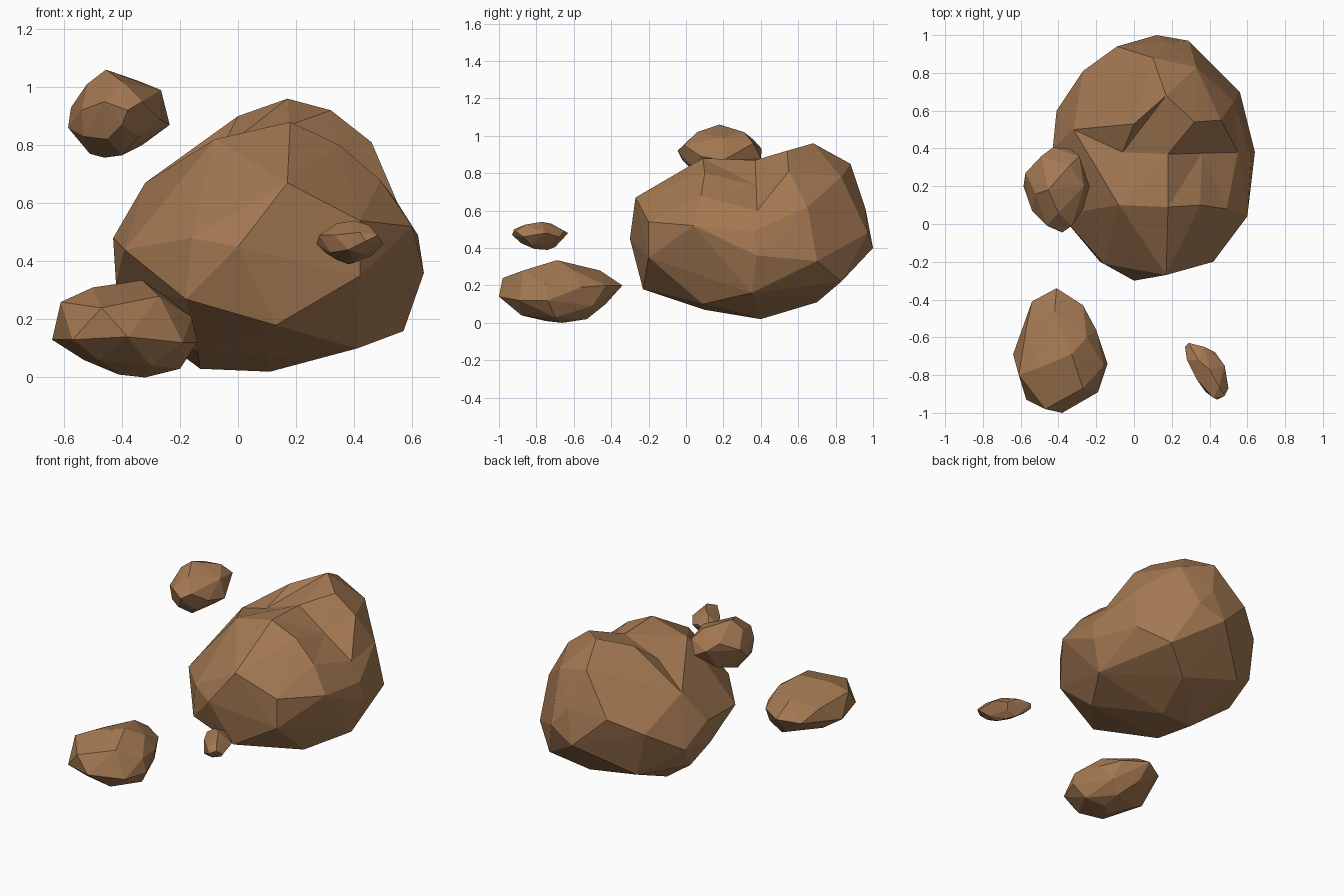
import bpy, bmesh
from mathutils import Vector

stone = bpy.data.materials.new("brown_stone")
stone.diffuse_color = (0.37, 0.19, 0.085, 1)


def rock(name, corners, dents=()):
    """Faceted boulder: hull over corner points, then dents (x, y, z, depth) pushed in."""
    bm = bmesh.new()
    for c in corners:
        bm.verts.new(c)
    sunk = [(bm.verts.new((x, y, z + d)), d) for x, y, z, d in dents]
    bmesh.ops.convex_hull(bm, input=bm.verts[:])
    for v, d in sunk:
        v.co.z -= d
    bmesh.ops.delete(bm, geom=[v for v in bm.verts if not v.link_faces], context='VERTS')
    bmesh.ops.recalc_face_normals(bm, faces=bm.faces[:])
    mesh = bpy.data.meshes.new(name)
    bm.to_mesh(mesh)
    bm.free()
    mesh.materials.append(stone)
    ob = bpy.data.objects.new(name, mesh)
    bpy.context.collection.objects.link(ob)
    return ob


# Main boulder, corners listed from the base up to the hump
rock("large_boulder", [
    (.11, .40, .02), (-.13, .38, .03), (.10, .10, .07), (-.14, .06, .09), (.41, .09, .10),
    (.20, .70, .11), (-.36, .47, .20),
    (.57, .35, .16), (.13, -.23, .18), (.40, .83, .22), (-.18, .76, .20), (-.18, -.20, .27),
    (-.42, .35, .32), (-.41, .60, .36), (.42, -.20, .35), (.64, .38, .36), (.56, .70, .33),
    (.12, 1.0, .40), (-.33, -.02, .40), (-.39, .05, .44), (0, -.30, .45), (-.16, -.21, .48),
    (-.43, .40, .48), (-.27, .81, .50), (.60, .04, .52), (.42, -.20, .54), (.62, .36, .49),
    (-.09, .94, .60), (.29, .97, .48), (.18, .96, .61), (.53, .65, .62), (.17, -.27, .67),
    (-.32, .50, .67), (.49, .08, .68), (.35, .10, .80),
    (-.08, .10, .82), (.46, .55, .81), (.10, .88, .85), (.33, .83, .78), (.18, .09, .88),
    (0, .53, .90), (.32, .54, .92), (.17, .68, .96)],
    dents=[(-.06, .38, .78, .09), (.18, .37, .87, .06), (.36, .375, .735, .16),
           (.55, .38, .60, .11)])

# Flat stone at the front left
rock("flat_stone", [
    (-.32, -.66, 0), (-.41, -.75, .01), (-.32, -.53, .02), (-.20, -.70, .03), (-.30, -.88, .04),
    (-.48, -.87, .06), (-.53, -.65, .06), (-.40, -.43, .10), (-.38, -1.0, .14), (-.57, -.93, .13),
    (-.64, -.69, .13), (-.14, -.74, .12), (-.19, -.89, .12), (-.54, -.41, .18), (-.41, -.34, .20),
    (-.27, -.43, .20), (-.16, -.75, .21), (-.47, -.98, .24), (-.61, -.80, .26), (-.27, -.87, .28),
    (-.20, -.56, .19), (-.25, -.50, .09), (-.25, -.60, .28), (-.57, -.55, .23),
    (-.42, -.46, .28), (-.50, -.76, .31), (-.33, -.69, .335)])

# Round stone floating at the upper left
rock("upper_stone", [
    (-.46, .18, .757), (-.40, .10, .765), (-.51, .20, .77), (-.33, .22, .80), (-.45, .32, .80),
    (-.45, .03, .82), (-.53, .08, .83), (-.34, .04, .83), (-.40, -.02, .87),
    (-.585, .20, .86), (-.34, .40, .88), (-.235, .20, .87), (-.27, .08, .89),
    (-.38, -.045, .92), (-.43, .405, .93), (-.575, .27, .93), (-.54, .07, .92), (-.46, -.01, .95),
    (-.33, -.01, .95), (-.29, .36, .96), (-.265, .20, .99), (-.49, .36, .98), (-.52, .16, 1.01),
    (-.40, .06, 1.02), (-.34, .31, 1.02), (-.455, .18, 1.06)])

# Pebble at the front right
rock("pebble", [
    (.38, -.74, .39), (.40, -.81, .395), (.34, -.70, .405), (.46, -.83, .42), (.30, -.69, .43),
    (.38, -.89, .44), (.43, -.88, .425), (.32, -.79, .43), (.41, -.71, .42),
    (.27, -.65, .46), (.50, -.87, .46), (.43, -.68, .46), (.44, -.93, .47),
    (.48, -.75, .48), (.29, -.63, .48), (.28, -.72, .49), (.48, -.91, .49), (.33, -.82, .49),
    (.37, -.65, .49), (.42, -.92, .50), (.45, -.86, .525), (.34, -.72, .53), (.40, -.77, .54)])
